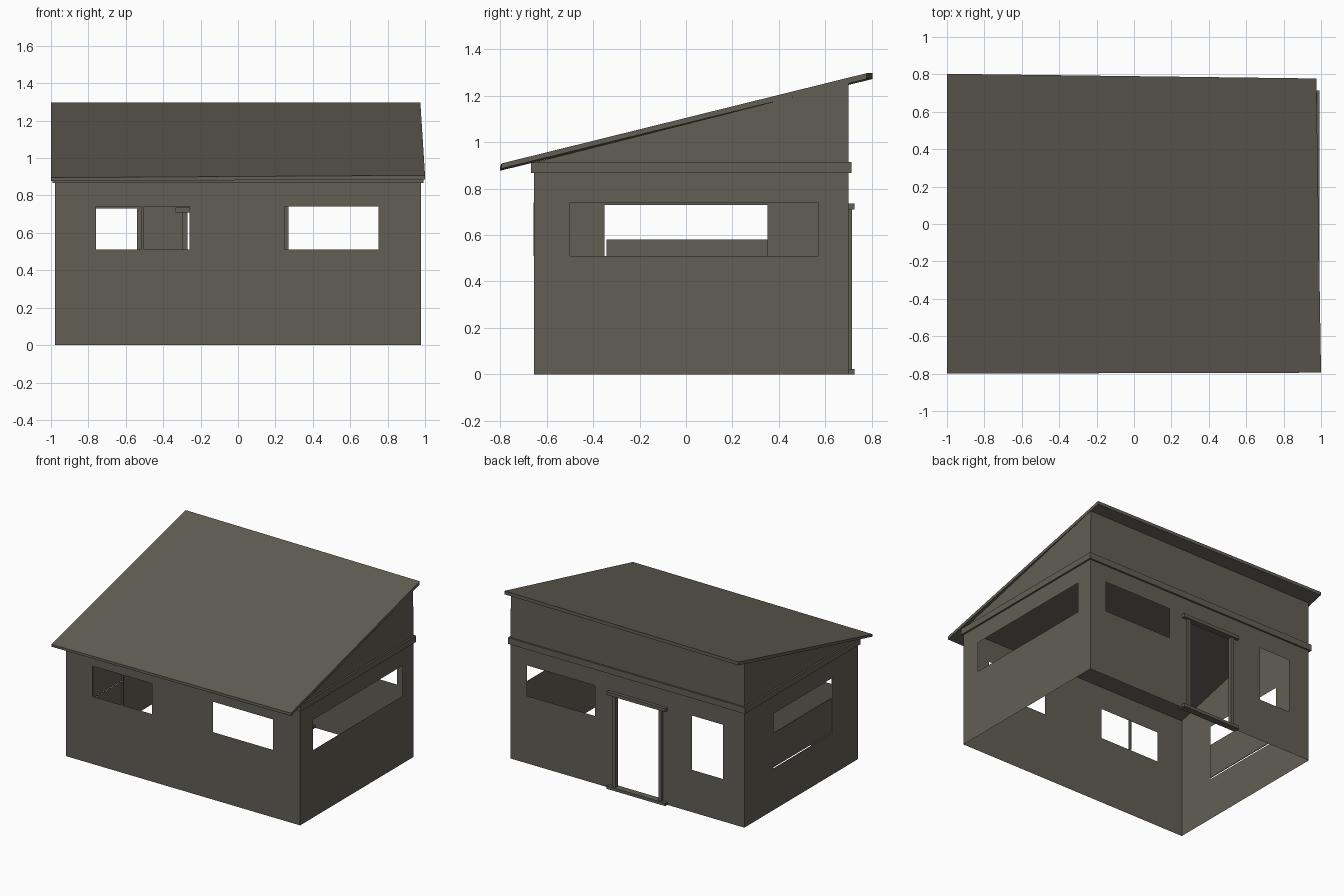
import bpy, bmesh

if "Cube" in bpy.data.objects:
    bpy.data.objects.remove(bpy.data.objects["Cube"])

mat = bpy.data.materials.new("dark warm grey")
mat.diffuse_color = (0.122, 0.113, 0.089, 1)
mat.use_nodes = True
mat.node_tree.nodes["Principled BSDF"].inputs["Base Color"].default_value = mat.diffuse_color

W, YF, YB, ZT = 0.978, -0.655, 0.70, 0.89   # wall half width, front, back, wall top


def make(name, verts, faces):
    me = bpy.data.meshes.new(name)
    me.from_pydata(verts, [], faces)
    me.materials.append(mat)
    ob = bpy.data.objects.new(name, me)
    bpy.context.collection.objects.link(ob)
    return ob


def box(name, x0, x1, y0, y1, z0, z1):
    v = [(x, y, z) for x in (x0, x1) for y in (y0, y1) for z in (z0, z1)]
    return make(name, v, [(0, 1, 3, 2), (4, 6, 7, 5), (0, 4, 5, 1),
                          (2, 3, 7, 6), (0, 2, 6, 4), (1, 5, 7, 3)])


def wall(name, a0, a1, place, flip, holes):
    """Thin sheet wall cut into a grid, leaving out the cells inside openings."""
    us = sorted({a0, a1, *[h[0] for h in holes], *[h[1] for h in holes]})
    zs = sorted({0, ZT, *[h[2] for h in holes], *[h[3] for h in holes]})
    n = len(zs)
    verts = [place(u, z) for u in us for z in zs]
    faces = []
    for i in range(len(us) - 1):
        for j in range(n - 1):
            u, z = (us[i] + us[i + 1]) / 2, (zs[j] + zs[j + 1]) / 2
            if any(h[0] < u < h[1] and h[2] < z < h[3] for h in holes):
                continue
            f = (i * n + j, (i + 1) * n + j, (i + 1) * n + j + 1, i * n + j + 1)
            faces.append(f[::-1] if flip else f)
    ob = make(name, verts, faces)
    bm = bmesh.new()
    bm.from_mesh(ob.data)
    loose = [v for v in bm.verts if not v.link_faces]
    bmesh.ops.delete(bm, geom=loose, context='VERTS')
    bm.to_mesh(ob.data)
    bm.free()


# Lower walls with window and door openings (u0, u1, z0, z1)
wall("front_wall", -W, W, lambda u, z: (u, YF, z), False,
     [(-0.76, -0.26, 0.51, 0.74), (0.25, 0.75, 0.51, 0.74)])
wall("back_wall", -W, W, lambda u, z: (u, YB, z), True,
     [(-0.80, -0.54, 0.32, 0.73), (-0.28, 0.105, 0, 0.72), (0.27, 0.84, 0.51, 0.74)])
wall("right_wall", YF, YB, lambda u, z: (W, u, z), False,
     [(-0.50, 0.57, 0.51, 0.74)])
wall("left_wall", YF, YB, lambda u, z: (-W, u, z), True,
     [(-0.35, 0.35, 0.315, 0.73)])

# Upper walls rising to the sloping roof
ZF, ZB = 0.912, 1.255
make("upper_walls",
     [(-W, YF, ZT), (W, YF, ZT), (W, YB, ZT), (-W, YB, ZT),
      (-W, YF, ZF), (W, YF, ZF), (W - 0.004, YB, ZB), (-W, YB, ZB)],
     [(0, 1, 5, 4), (1, 2, 6, 5), (2, 3, 7, 6), (3, 0, 4, 7)])

# Band around the top of the lower walls
B = 0.013
box("band_front", -W - B, W + B, YF - B, YF, 0.868, 0.912)
box("band_back", -W - B, W + B, YB, YB + B, 0.868, 0.915)
for side, s in (("left", -1), ("right", 1)):
    x0, x1 = sorted((s * W, s * (W + B)))
    box("band_" + side, x0, x1, YF, YB, 0.868, 0.915)

# Slightly skewed sloping roof slab
top = [(-1, -0.80, 0.895), (1, -0.795, 0.908), (0.975, 0.778, 1.297), (-1, 0.803, 1.297)]
low = [(x, y, z - t) for (x, y, z), t in zip(top, (0.018, 0.022, 0.025, 0.025))]
make("roof", low + top, [(3, 2, 1, 0), (4, 5, 6, 7), (0, 1, 5, 4),
                         (1, 2, 6, 5), (2, 3, 7, 6), (3, 0, 4, 7)])

# Door frame
box("door_lintel", -0.334, 0.157, YB - 0.025, YB + 0.025, 0.71, 0.735)
box("door_sill", -0.334, 0.157, YB - 0.025, YB + 0.025, 0, 0.022)
for side, x in (("left", -0.297), ("right", 0.09)):
    box("door_post_" + side, x, x + 0.027, YB - 0.015, YB + 0.015, 0.022, 0.71)

# Window divider and lower pane of the side window
box("front_window_divider", -0.515, -0.502, YF - 0.001, YF + 0.012, 0.51, 0.74)
box("left_window_pane", -W + 0.001, -W + 0.007, -0.343, 0.35, 0.322, 0.58)
